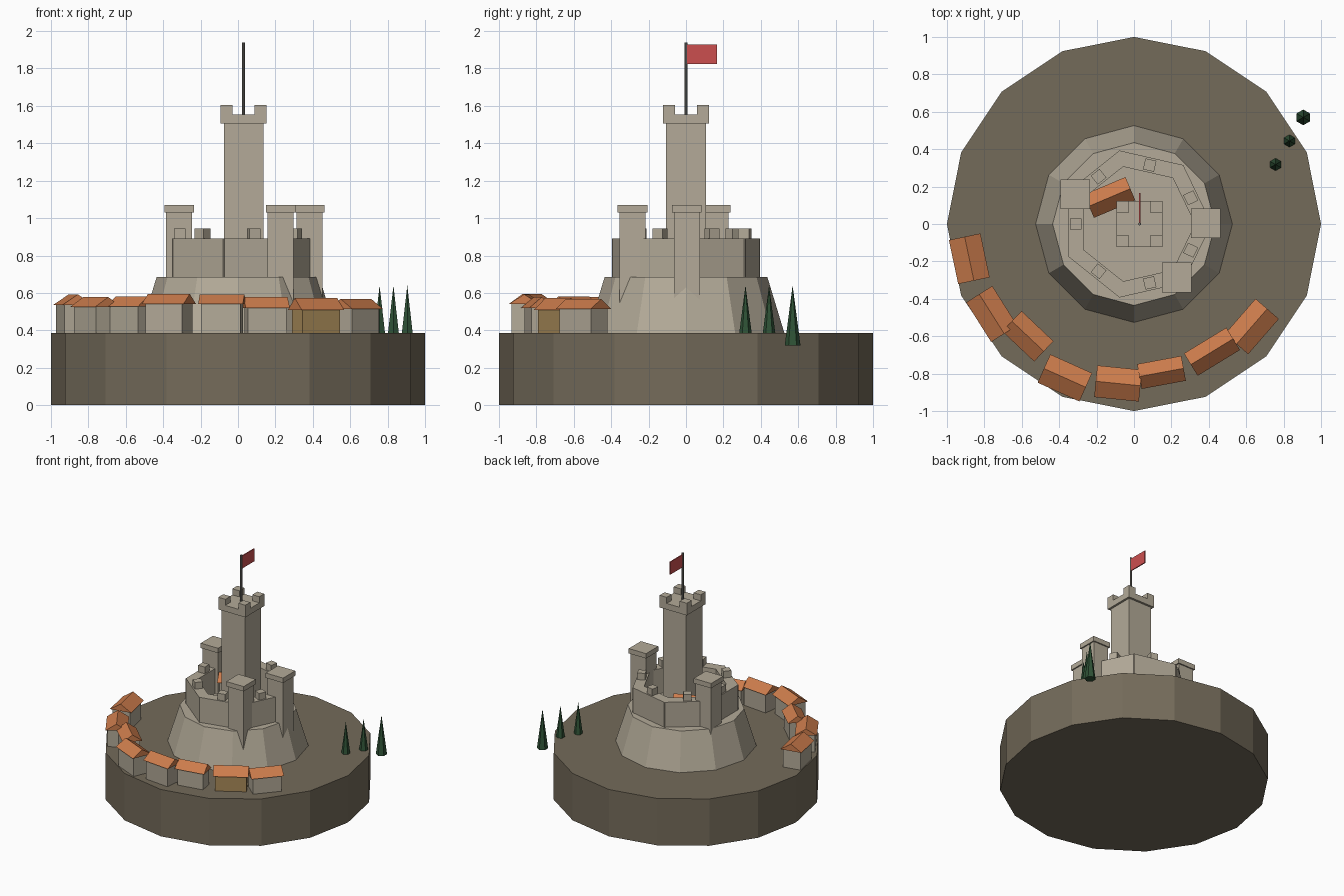
import bpy, bmesh, math
from mathutils import Matrix, Vector

cube = bpy.data.objects.get("Cube")
if cube:
    bpy.data.objects.remove(cube, do_unlink=True)


def material(name, hex_code):
    srgb = [int(hex_code[i:i + 2], 16) / 255 for i in (0, 2, 4)]
    colour = [c / 12.92 if c < 0.04045 else ((c + 0.055) / 1.055) ** 2.4 for c in srgb] + [1]
    mat = bpy.data.materials.new(name)
    mat.use_nodes = True
    mat.diffuse_color = colour
    mat.node_tree.nodes["Principled BSDF"].inputs["Base Color"].default_value = colour
    return mat


EARTH = material("earth", "746b5a")
STONE = material("stone", "b3aa98")
TIMBER = material("tan_plaster", "a88a58")
ROOF = material("terracotta", "cc7c4c")
PINE = material("pine_green", "2f5236")
IRON = material("iron_grey", "77766f")
CLOTH = material("red_cloth", "cb4f4f")


def add(name, bm, mat):
    bmesh.ops.recalc_face_normals(bm, faces=bm.faces)
    mesh = bpy.data.meshes.new(name)
    bm.to_mesh(mesh)
    bm.free()
    mesh.materials.append(mat)
    obj = bpy.data.objects.new(name, mesh)
    bpy.context.collection.objects.link(obj)
    return obj


def box(name, x, y, z0, z1, sx, sy, mat, angle=0):
    bm = bmesh.new()
    bmesh.ops.create_cube(bm, size=1, matrix=Matrix.Translation((x, y, (z0 + z1) / 2))
                          @ Matrix.Rotation(angle, 4, 'Z')
                          @ Matrix.Diagonal((sx, sy, z1 - z0, 1)))
    return add(name, bm, mat)


def cone(name, x, y, z0, z1, r0, r1, sides, mat, angle=0):
    bm = bmesh.new()
    bmesh.ops.create_cone(bm, cap_ends=True, segments=sides, radius1=r0, radius2=r1,
                          depth=z1 - z0, matrix=Matrix.Translation((x, y, (z0 + z1) / 2))
                          @ Matrix.Rotation(angle, 4, 'Z'))
    return add(name, bm, mat)


def gable(name, x, y, z0, z1, length, width, angle):
    """Triangular roof prism with its ridge along the length."""
    bm = bmesh.new()
    profile = [(-width / 2, z0), (width / 2, z0), (0, z1)]
    face = bm.faces.new([bm.verts.new((-length / 2, py, pz)) for py, pz in profile])
    ends = bmesh.ops.extrude_face_region(bm, geom=[face])["geom"]
    bmesh.ops.translate(bm, vec=Vector((length, 0, 0)),
                        verts=[v for v in ends if isinstance(v, bmesh.types.BMVert)])
    bmesh.ops.transform(bm, verts=bm.verts, matrix=Matrix.Translation((x, y, 0))
                        @ Matrix.Rotation(angle, 4, 'Z'))
    return add(name, bm, ROOF)


def house(name, x, y, floor, eave, ridge, length, width, angle, mat=STONE):
    box(name + "_walls", x, y, floor, eave + 0.005, length - 0.03, width - 0.03, mat, angle)
    gable(name + "_roof", x, y, eave, ridge, length, width, angle)


# Ground and castle mound
cone("ground", 0, 0, 0, 0.385, 1, 1, 16, EARTH)
cone("mound", 0, 0, 0.01, 0.685, 0.64, 0.435, 12, STONE)

# Seven-sided curtain wall, one merlon on each length
WALL_X, WALL_R = 0.012, 0.323
for i in range(7):
    a = math.pi + i * math.tau / 7
    x, y = WALL_X + WALL_R * math.cos(a), WALL_R * math.sin(a)
    box(f"curtain_wall_{i + 1}", x, y, 0.67, 0.89, 0.08, 0.355, STONE, a)
    box(f"wall_merlon_{i + 1}", x, y, 0.88, 0.945, 0.06, 0.06, STONE, a)

# Wall towers
for i, (x, y) in enumerate([(-0.315, 0.158), (0.383, 0.005), (0.228, -0.286)]):
    box(f"wall_tower_{i + 1}", x, y, 0.4, 1.03, 0.138, 0.138, STONE)
    box(f"wall_tower_cap_{i + 1}", x, y, 1.03, 1.07, 0.158, 0.158, STONE)

# Keep with corner merlons
KX = 0.03
box("keep", KX, 0, 0.65, 1.51, 0.212, 0.212, STONE)
box("keep_cap", KX, 0, 1.505, 1.555, 0.246, 0.246, STONE)
for sx in (-1, 1):
    for sy in (-1, 1):
        box("keep_merlon", KX + sx * 0.091, sy * 0.091, 1.55, 1.605, 0.064, 0.064, STONE)

# Flag
cone("flag_pole", KX, 0, 1.55, 1.94, 0.008, 0.008, 8, IRON)
box("flag", KX, 0.085, 1.825, 1.928, 0.008, 0.16, CLOTH)

# Courtyard hall
house("courtyard_hall", -0.13, 0.142, 0.67, 0.81, 0.87, 0.24, 0.135, math.radians(23))

# Village ring: bearing in degrees, distance, eave, ridge, length, width
VILLAGE = [
    (191.9, 0.9, 0.535, 0.592, 0.24, 0.172),
    (212.3, 0.9, 0.525, 0.578, 0.25, 0.165),
    (226.6, 0.826, 0.528, 0.582, 0.235, 0.15),
    (245.8, 0.902, 0.54, 0.595, 0.245, 0.166),
    (264.3, 0.857, 0.54, 0.592, 0.24, 0.17),
    (280.5, 0.807, 0.52, 0.577, 0.24, 0.135),
    (301.4, 0.8, 0.51, 0.573, 0.265, 0.14),
    (319, 0.835, 0.515, 0.568, 0.25, 0.165),
]
for i, (bearing, dist, eave, ridge, length, width) in enumerate(VILLAGE):
    a = math.radians(bearing)
    house(f"village_house_{i + 1}", dist * math.cos(a), dist * math.sin(a), 0.3, eave, ridge,
          length, width, a + math.pi / 2, TIMBER if i == 6 else STONE)

# Pine trees
for i in range(3):
    cone(f"pine_tree_{i + 1}", 0.757 + 0.074 * i, 0.318 + 0.126 * i, 0.32, 0.64,
         0.042, 0, 6, PINE)
